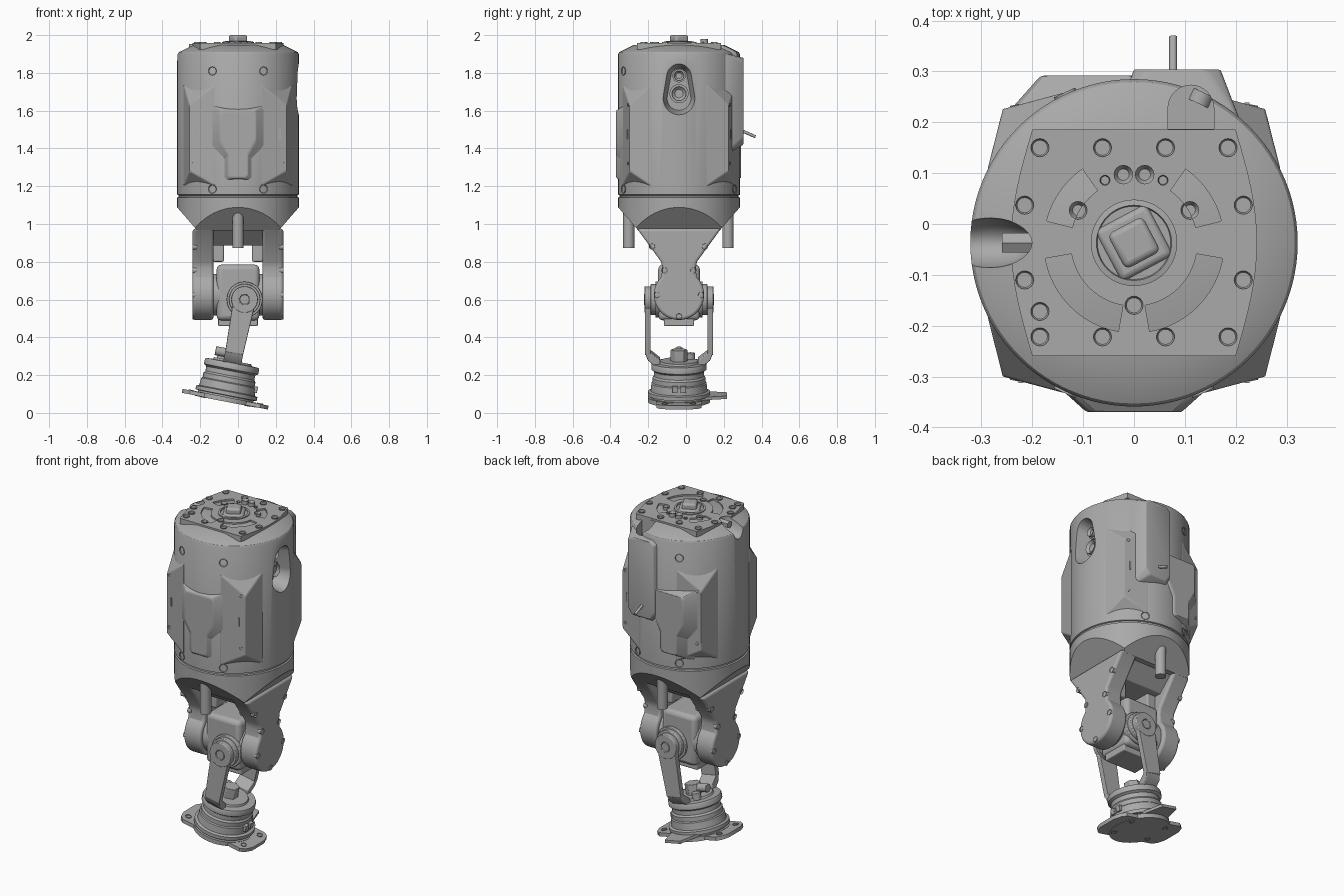
import bpy, bmesh, math
from mathutils import Matrix, Vector

cube = bpy.data.objects.get("Cube")
if cube:
    bpy.data.objects.remove(cube)

CY = -0.037                      # y of the main axis
C = Vector((0, CY, 0))
grey = bpy.data.materials.new("light_grey")
grey.use_nodes = True
grey.diffuse_color = (0.4, 0.4, 0.4, 1)
grey.node_tree.nodes["Principled BSDF"].inputs["Base Color"].default_value = (0.4, 0.4, 0.4, 1)


def finish(name, bm, matrix=Matrix(), bevel=0):
    bmesh.ops.recalc_face_normals(bm, faces=bm.faces)
    mesh = bpy.data.meshes.new(name)
    bm.transform(matrix)
    bm.to_mesh(mesh)
    bm.free()
    mesh.materials.append(grey)
    mesh.shade_smooth()
    mesh.set_sharp_from_angle(angle=math.radians(32))
    ob = bpy.data.objects.new(name, mesh)
    bpy.context.scene.collection.objects.link(ob)
    if bevel:
        mod = ob.modifiers.new("bevel", "BEVEL")
        mod.width, mod.segments, mod.angle_limit = bevel, 3, math.radians(35)
    return ob


def rod(bm, p, q, r, r2=None, seg=32):
    p, q = Vector(p), Vector(q)
    d = q - p
    m = Matrix.Translation((p + q) / 2) @ d.to_track_quat('Z', 'Y').to_matrix().to_4x4()
    return bmesh.ops.create_cone(bm, cap_ends=True, segments=seg, radius1=r,
                                 radius2=r if r2 is None else r2, depth=d.length, matrix=m)


def box(bm, lo, hi):
    lo, hi = Vector(lo), Vector(hi)
    m = Matrix.Translation((lo + hi) / 2) @ Matrix.Diagonal((*(hi - lo), 1))
    bmesh.ops.create_cube(bm, size=1, matrix=m)


def hull(bm, pts):
    vs = [bm.verts.new(p) for p in pts]
    res = bmesh.ops.convex_hull(bm, input=vs)
    loose = {v for v in res["geom_interior"] if isinstance(v, bmesh.types.BMVert)}
    bmesh.ops.delete(bm, geom=list(loose), context='VERTS')


def prism(bm, pts, vec):
    face = bm.faces.new([bm.verts.new(p) for p in pts])
    res = bmesh.ops.extrude_face_region(bm, geom=[face], use_keep_orig=True)
    bmesh.ops.translate(bm, vec=vec, verts=[v for v in res["geom"] if isinstance(v, bmesh.types.BMVert)])


def lathe(bm, profile, seg=96):
    vs = [bm.verts.new((r, 0, z)) for r, z in profile]
    es = [bm.edges.new(e) for e in zip(vs, vs[1:])]
    bmesh.ops.spin(bm, geom=vs + es, cent=(0, 0, 0), axis=(0, 0, 1), angle=math.tau, steps=seg)
    bmesh.ops.remove_doubles(bm, verts=bm.verts, dist=1e-5)


def bolt(bm, p, d, r=0.018, h=0.006):
    # round head with a sunken socket
    p, d = Vector(p), Vector(d).normalized()
    res = rod(bm, p - d * 0.02, p + d * h, r, seg=16)
    top = max({f for v in res["verts"] for f in v.link_faces}, key=lambda f: f.calc_center_median().dot(d))
    bmesh.ops.inset_region(bm, faces=[top], thickness=r * 0.4)
    bmesh.ops.translate(bm, vec=-d * 0.014, verts=top.verts)


def cut(targets, bm):
    tool = finish("cutter", bm)
    tool.hide_render = True
    for ob in targets:
        mod = ob.modifiers.new("cut", "BOOLEAN")
        mod.operation, mod.solver, mod.object = 'DIFFERENCE', 'EXACT', tool
        mesh = bpy.data.meshes.new_from_object(ob.evaluated_get(bpy.context.evaluated_depsgraph_get()))
        ob.modifiers.clear()
        ob.data = mesh
        mesh.shade_smooth()
        mesh.set_sharp_from_angle(angle=math.radians(32))
    bpy.data.objects.remove(tool)


AXIS = Matrix.Translation(C)

# Main drum with seam groove and sloped cap
bm = bmesh.new()
lathe(bm, [(0, 1.1), (.322, 1.1), (.322, 1.14), (.314, 1.143), (.314, 1.152), (.322, 1.155),
           (.322, 1.9), (.316, 1.91), (.24, 1.948), (0, 1.95)])
drum = finish("drum", bm, AXIS)

# Skirt: cylinder trimmed by four sloping planes
bm = bmesh.new()
rod(bm, (0, 0, .965), (0, 0, 1.105), .322, seg=96)
for k in range(4):
    d = Matrix.Rotation(k * math.pi / 2, 3, 'Z') @ Vector((1, 0, 0))
    res = bmesh.ops.bisect_plane(bm, geom=bm.verts[:] + bm.edges[:] + bm.faces[:], clear_outer=True,
                                 plane_co=d * .215 + Vector((0, 0, .965)), plane_no=d - Vector((0, 0, .87)))
    bmesh.ops.holes_fill(bm, edges=[e for e in bm.edges if e.is_boundary])
finish("skirt", bm, AXIS)

# Top plate with bulging sides
bm = bmesh.new()
side = [(.2 + .042 * math.cos(t * math.pi / 16), .2225 * t / 8) for t in range(-8, 9)]
outline = side + [(-x, -y) for x, y in side]
prism(bm, [(x, y, 1.925) for x, y in outline], (0, 0, .033))
plate = finish("top_plate", bm, AXIS)

# Corner pads with pointed bevels
for sx in (1, -1):
    for sy in (1, -1):
        bm = bmesh.new()
        hull(bm, [(sx * x, sy * y, z) for x, y, lo, hi in ((.288, .145, 1.2, 1.74), (.258, .263, 1.28, 1.63),
                  (.12, .3, 1.2, 1.74), (.2, .14, 1.2, 1.74)) for z in (lo, hi)])
        finish("corner_pad", bm, AXIS, .006)


# Front and back raised panels
def panel(name, x0, top, base, s):
    bm = bmesh.new()
    g = .07
    upper = [(.1, 1.6), (.11, 1.58), (.11, 1.44), (.06, 1.36)]
    lower = [(.06, 1.45), (.06, 1.26), (.045, 1.245)]
    for part, mid in ((upper, 1.5), (lower, 1.35)):
        hull(bm, [(x0 + m * (x * .85 + e), s * y, z + e * (.6 if z > mid else -.6))
                  for x, z in part for m in (1, -1) for e, y in ((0, top), (g, base))])
    finish(name, bm, AXIS, .008)


panel("front_panel", 0, .333, .27, -1)
panel("back_panel", -.09, .329, .25, 1)

# Tall cable housing on the back
bm = bmesh.new()
hull(bm, [(x, y, z) for xs, y, zs in (((0, .17), .304, (1.46, 1.86)), ((.03, .14), .304, (1.42, 1.88)),
          ((-.04, .21), .2, (1.36, 1.905))) for x in xs for z in zs])
housing = finish("cable_housing", bm, Matrix(), .008)

# Pockets: side connector bay, rim scoop, cable well, top recesses
bm = bmesh.new()
hull(bm, [(x, CY + (r + e) * math.cos(a), z + (r + e) * math.sin(a))
          for z, r in ((1.78, .055), (1.665, .075)) for x, e in ((.23, -.012), (.36, .022))
          for a in [k * math.tau / 32 for k in range(32)]])
cut([drum], bm)
bm = bmesh.new()
bmesh.ops.create_uvsphere(bm, u_segments=32, v_segments=20, radius=1,
                          matrix=Matrix.Translation((-.3, CY, 1.95)) @ Matrix.Diagonal((.1, .052, .09, 1)))
cut([drum, plate], bm)
bm = bmesh.new()
ring = [(.112 + .045 * math.cos(a), .228 + .045 * math.sin(a), 1.82) for a in [k * math.pi / 16 for k in range(17)]]
prism(bm, ring + [(.067, .187, 1.82), (.157, .187, 1.82)], (0, 0, .3))
cut([drum, housing], bm)
for mirror in (1, -1):
    for a0, a1 in ((14, 55), (-80, -10)):
        bm = bmesh.new()
        angles = [math.radians(a0 + (a1 - a0) * k / 12) for k in range(13)]
        arc = [(r * mirror * math.cos(a), CY + r * math.sin(a), 1.944)
               for r, order in ((.125, angles), (.177, angles[::-1])) for a in order]
        prism(bm, arc, (0, 0, .1))
        cut([plate], bm)

# Connectors inside the pockets
bm = bmesh.new()
for z, r in ((1.785, .035), (1.69, .05)):
    rod(bm, (.2, CY, z), (.255, CY, z), r)
    bolt(bm, (.262, CY, z), (1, 0, 0), r * .75, .015)
rod(bm, (-.26, CY, 1.93), (-.195, CY, 1.93), .022, seg=6)
finish("connectors", bm)

# Central hub on top with a rounded square drive
bm = bmesh.new()
lathe(bm, [(0, 1.94), (.085, 1.94), (.085, 1.964), (.074, 1.966), (.072, 1.96), (0, 1.96)], 48)
hub = finish("hub", bm, AXIS)
for name, size, z in (("hub_collar", .115, 1.97), ("hub_drive", .078, 2.0)):
    bm = bmesh.new()
    box(bm, (-size / 2, -size / 2, 1.93), (size / 2, size / 2, z))
    finish(name, bm, AXIS @ Matrix.Rotation(math.radians(28), 4, 'Z'), .012)

# Fasteners on the top plate
bm = bmesh.new()
up = (0, 0, 1)
for sx in (1, -1):
    for x, y in ((.185, .15), (.062, .15), (.185, -.222), (.062, -.222), (.215, .037), (.215, -.11), (.11, .027)):
        bolt(bm, (sx * x, y, 1.958), up)
    bolt(bm, (sx * .021, .097, 1.958), up, .019, .022)
    bolt(bm, (sx * .057, .086, 1.958), up, .01)
bolt(bm, (0, -.16, 1.958), up)
bolt(bm, (-.185, -.172, 1.958), up)

# Fasteners and slots around the drum
for sx in (1, -1):
    for sy in (1, -1):
        for z in (1.185, 1.81):
            d = Vector((sx * .135, sy * .292, 0))
            bolt(bm, C + d + Vector((0, 0, z)), d, .023, .004)
        for z in (1.32, 1.63):
            bolt(bm, (sx * .235, CY + sy * .268, z), (sx * .2, sy, 0), .009, .003)
        box(bm, (sx * .222 - .005, CY + sy * .271 - .005, 1.45), (sx * .222 + .005, CY + sy * .271 + .005, 1.5))
    # fasteners on the shoulder arms
    for y, z in ((-.18, .88), (.1, .88), (-.115, .755), (.04, .755), (-.155, .625), (.08, .625), (CY, .51)):
        bolt(bm, (sx * .238, y, z), (sx, 0, 0), .016, .004)
finish("fasteners", bm)

# Shoulder arms: tapered plate ending in a round joint
for s in (1, -1):
    bm = bmesh.new()
    pts = [(-.222, .975), (.222, .975), (.095, .8), (.088, .765)]
    pts = pts[1:] + [(.133 * math.cos(a), .625 + .133 * math.sin(a))
                     for a in [math.radians(45 - 270 * k / 36) for k in range(37)]] + [(-.088, .765), (-.095, .8), pts[0]]
    prism(bm, [(s * .13, y, z) for y, z in pts], (s * .11, 0, 0))
    finish("left_arm" if s > 0 else "right_arm", bm, AXIS, .014)

# Bridge between the arms with small brackets
bm = bmesh.new()
hull(bm, [(x, sy * y, z) for x in (-.2, .2) for sy in (1, -1) for y, z in ((.2, .98), (.1, .885))])
for s in (1, -1):
    box(bm, (s * .105 - .03, -.06, .8), (s * .105 + .03, .06, .9))
finish("bridge", bm, AXIS, .008)

# Hanging tubes and thin cable
for name, y in (("front_tube", -.303), ("back_tube", .222)):
    bm = bmesh.new()
    rod(bm, (0, y, .875), (0, y, 1.09), .03)
    bolt(bm, (0, y, .875), (0, 0, -1), .03, .001)
    finish(name, bm)
bm = bmesh.new()
rod(bm, (.077, .28, 1.5), (.077, .368, 1.462), .008, seg=12)
finish("cable", bm)

# Gimbal block with cross shaft
bm = bmesh.new()
box(bm, (-.113, -.11, .49), (.113, .11, .785))
finish("gimbal_block", bm, AXIS, .025)
bm = bmesh.new()
rod(bm, (-.14, 0, .625), (.14, 0, .625), .11)
box(bm, (-.105, -.08, .46), (.105, .08, .6))
finish("gimbal_shaft", bm, AXIS, .006)

# Tilted wrist, built around its pivot
WRIST = Matrix.Translation((.035, CY, .6)) @ Matrix.Rotation(math.radians(11), 4, 'Y')
for s in (1, -1):
    bm = bmesh.new()
    for r, a, b in ((.095, .09, .125), (.083, .12, .15), (.07, .14, .182)):
        rod(bm, (0, s * a, 0), (0, s * b, 0), r)
    bolt(bm, (0, s * .182, 0), (0, s, 0), .03, .006)
    finish("wrist_joint", bm, WRIST, .004)
    bm = bmesh.new()
    hull(bm, [(sx * x, s * y, z) for sx in (1, -1) for x, z in ((.06, .02), (.048, -.29)) for y in (.15, .18)])
    hull(bm, [(sx * .048, s * y, z) for sx in (1, -1)
              for y, z in ((.15, -.28), (.18, -.28), (.165, -.32), (.13, -.35), (.1, -.35), (.1, -.32))])
    finish("yoke_arm", bm, WRIST, .005)

# Turned wrist base
bm = bmesh.new()
lathe(bm, [(0, -.33), (.1, -.33), (.105, -.34), (.142, -.342), (.146, -.35), (.146, -.375), (.132, -.385),
           (.132, -.41), (.14, -.42), (.14, -.445), (.146, -.45), (.15, -.49), (.165, -.495), (.165, -.515),
           (.13, -.52), (0, -.52)], 64)
finish("wrist_base", bm, WRIST)
bm = bmesh.new()
rod(bm, (0, 0, -.34), (0, 0, -.27), .045, seg=6)
rod(bm, (-.02, 0, -.295), (-.1, 0, -.295), .024, seg=16)
rod(bm, (-.06, .06, -.34), (-.06, .06, -.3), .025, seg=16)
for s in (1, -1):
    box(bm, (.13, s * .022 - .015, -.475), (.158, s * .022 + .015, -.44))
finish("wrist_connectors", bm, WRIST, .003)

# Lobed mounting flange with side tab
bm = bmesh.new()
rod(bm, (0, 0, -.55), (0, 0, -.525), .165, seg=64)
for s in (1, -1):
    hull(bm, [(s * x, y, z) for z in (-.548, -.527) for x, w in ((.1, .12), (.19, .12), (.215, .1), (.232, .055))
              for y in (w, -w)])
    for y in (.075, -.075):
        bolt(bm, (s * .185, y, -.527), up, .016, .004)
        bolt(bm, (s * .12, y, -.55), (0, 0, -1), .016, .002)
hull(bm, [(x, y, z) for z in (-.526, -.51) for x, y in ((-.09, .12), (.09, .12), (-.05, .255), (.05, .255))])
rod(bm, (0, 0, -.53), (0, 0, -.51), .15, seg=64)
finish("mounting_flange", bm, WRIST)
